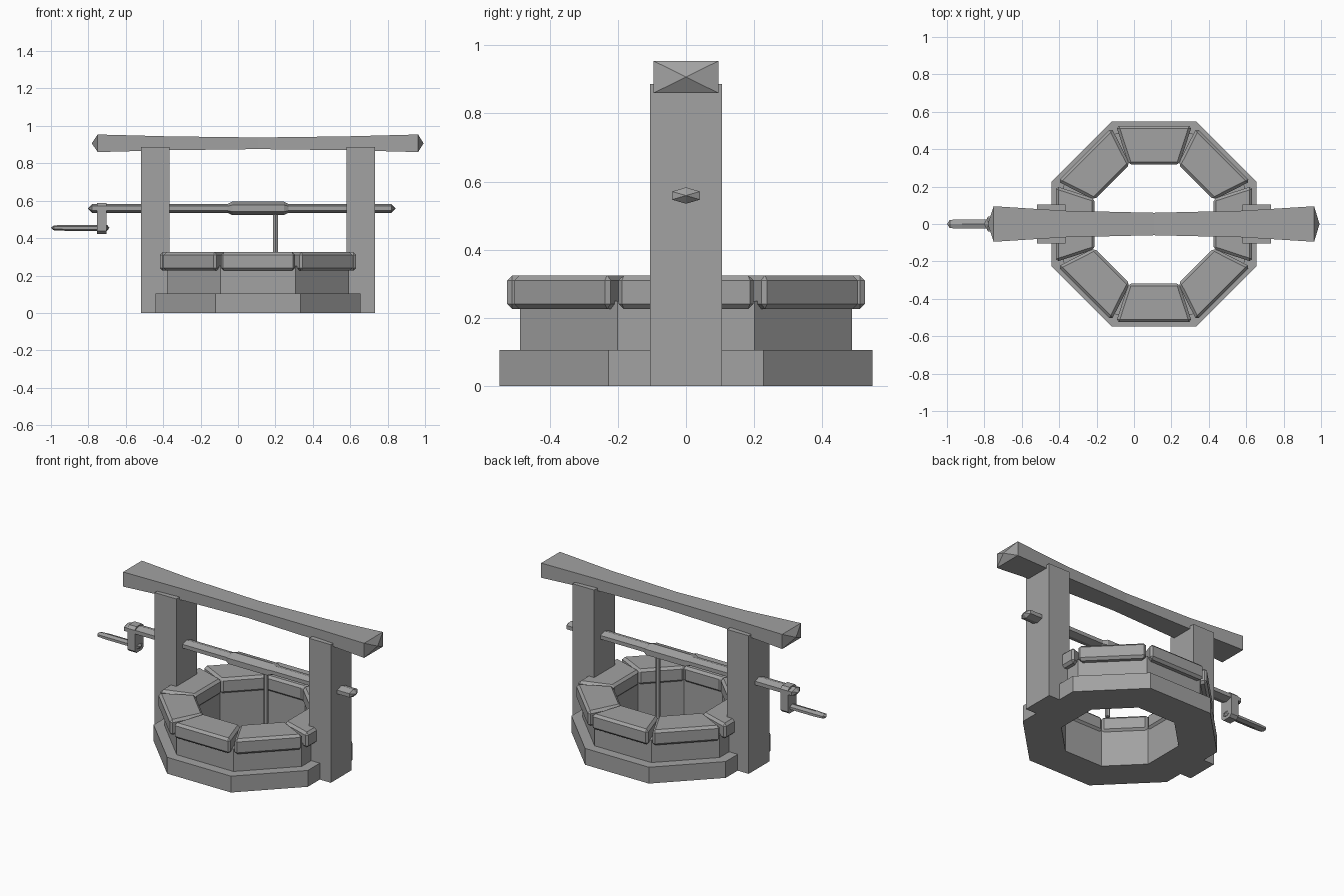
import bpy
import bmesh
from math import cos, sin, pi, radians
from mathutils import Matrix, Vector

if "Cube" in bpy.data.objects:
    bpy.data.objects.remove(bpy.data.objects["Cube"], do_unlink=True)

GREY = (0.36, 0.36, 0.36, 1.0)
stone_grey = bpy.data.materials.new("plain grey")
stone_grey.use_nodes = True
stone_grey.diffuse_color = GREY
stone_grey.node_tree.nodes["Principled BSDF"].inputs["Base Color"].default_value = GREY

CX = 0.107  # centre of the well along x
SQUARE = [(-1, -1), (1, -1), (1, 1), (-1, 1)]
HEXAGON = [(-1, -0.5), (0, -1), (1, -0.5), (1, 0.5), (0, 1), (-1, 0.5)]


def finish(name, bm):
    bmesh.ops.recalc_face_normals(bm, faces=bm.faces)
    mesh = bpy.data.meshes.new(name)
    bm.to_mesh(mesh)
    bm.free()
    mesh.materials.append(stone_grey)
    obj = bpy.data.objects.new(name, mesh)
    bpy.context.collection.objects.link(obj)
    return obj


def skin(bm, loops, wrap=False):
    """Join neighbouring vertex loops with quads."""
    pairs = list(zip(loops, loops[1:]))
    if wrap:
        pairs.append((loops[-1], loops[0]))
    for a, b in pairs:
        for i in range(len(a)):
            j = (i + 1) % len(a)
            bm.faces.new((a[i], a[j], b[j], b[i]))


def bar_along_x(name, shape, sections, z, tips=None):
    """Loft a shape through (x, half width, half height), with pointed or flat ends."""
    bm = bmesh.new()
    loops = [[bm.verts.new((x, u * hy, z + v * hz)) for u, v in shape]
             for x, hy, hz in sections]
    skin(bm, loops)
    for end, loop in enumerate((loops[0], loops[-1])):
        if tips:
            tip = bm.verts.new((tips[end], 0, z))
            for i in range(len(loop)):
                bm.faces.new((loop[i], loop[(i + 1) % len(loop)], tip))
        else:
            bm.faces.new(loop)
    return finish(name, bm)


def box(name, low, high):
    bm = bmesh.new()
    bmesh.ops.create_cube(bm, size=1)
    low, high = Vector(low), Vector(high)
    bm.transform(Matrix.Translation((low + high) / 2) @ Matrix.Diagonal((*(high - low), 1)))
    return finish(name, bm)


# Octagonal well wall with stepped foot, open through the middle
bm = bmesh.new()
profile = [(0.33, 0), (0.548, 0), (0.548, 0.105), (0.487, 0.105), (0.487, 0.25), (0.33, 0.25)]
rings = []
for k in range(8):
    angle = pi / 8 + k * pi / 4
    rings.append([bm.verts.new((CX + r / cos(pi / 8) * cos(angle),
                                r / cos(pi / 8) * sin(angle), z)) for r, z in profile])
skin(bm, rings, wrap=True)
finish("well_wall", bm)

# Eight chamfered rim stones
for k in range(8):
    bm = bmesh.new()
    outline = [(-0.203, -0.525), (0.203, -0.525), (0.135, -0.317), (-0.135, -0.317)]
    loops = [[bm.verts.new((x, y, z)) for x, y in outline] for z in (0.226, 0.325)]
    skin(bm, loops)
    for loop in loops:
        bm.faces.new(loop)
    bmesh.ops.bevel(bm, geom=bm.edges[:], offset=0.015, segments=1, affect='EDGES')
    bm.transform(Matrix.Translation((CX, 0, 0)) @ Matrix.Rotation(k * pi / 4, 4, 'Z'))
    finish("rim_stone_%d" % (k + 1), bm)

# Two posts
for name, x in (("right_post", -0.442), ("left_post", 0.656)):
    box(name, (x - 0.077, -0.105, 0), (x + 0.077, 0.105, 0.887))

# Cross beam, slimmer in the middle
bar_along_x("cross_beam", SQUARE,
            [(-0.75, 0.095, 0.047), (-0.37, 0.071, 0.037), (CX, 0.06, 0.031),
             (0.58, 0.071, 0.037), (0.963, 0.095, 0.047)], 0.907, (-0.782, 0.992))

# Axle and winding drum
bar_along_x("axle", HEXAGON, [(-0.78, 0.041, 0.024), (0.82, 0.041, 0.024)],
            0.559, (-0.803, 0.843))
bar_along_x("winding_drum", HEXAGON,
            [(-0.055, 0.041, 0.024), (-0.03, 0.056, 0.036),
             (0.245, 0.056, 0.036), (0.27, 0.041, 0.024)], 0.559)

# Rope hanging into the well
bm = bmesh.new()
bmesh.ops.create_cone(bm, cap_ends=True, segments=6, radius1=0.015, radius2=0.015, depth=0.46)
bm.transform(Matrix.Translation((0.2, 0, 0.33)))
finish("rope", bm)

# Crank arm and handle
ARM = [(-0.6, -1), (0.6, -1), (1, -0.8), (1, 0.8), (0.6, 1), (-0.6, 1), (-1, 0.8), (-1, -0.8)]
bar_along_x("crank_arm", ARM, [(-0.755, 0.045, 0.084), (-0.702, 0.045, 0.084)], 0.505)
bar_along_x("crank_handle", HEXAGON,
            [(-0.985, 0.022, 0.013), (-0.92, 0.025, 0.016), (-0.70, 0.025, 0.016)],
            0.455, (-1.0, -0.688))
